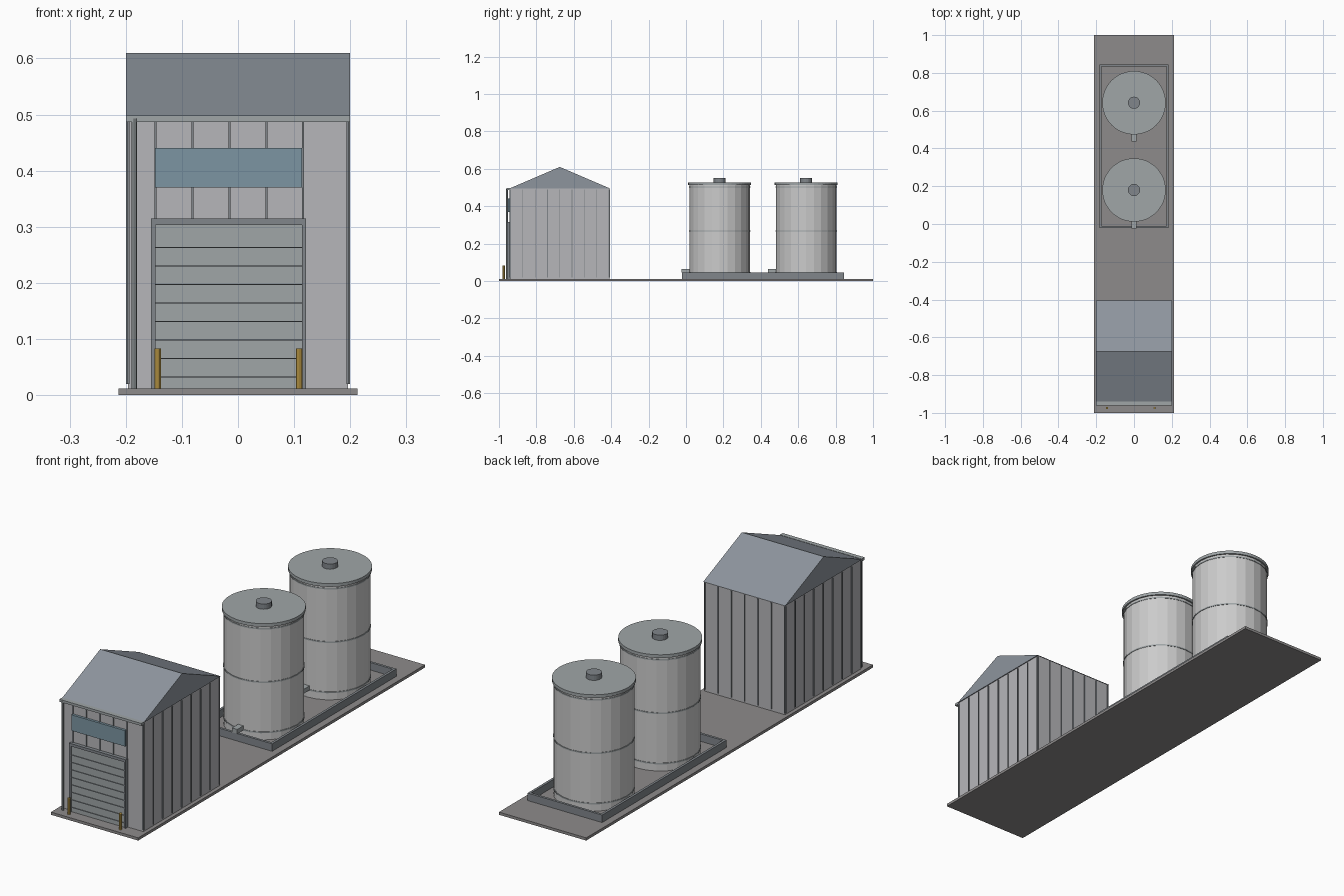
import bpy
import bmesh
from math import pi

if "Cube" in bpy.data.objects:
    bpy.data.objects.remove(bpy.data.objects["Cube"])


def material(name, color):
    m = bpy.data.materials.new(name)
    m.diffuse_color = (*color, 1)
    m.use_nodes = True
    m.node_tree.nodes["Principled BSDF"].inputs["Base Color"].default_value = m.diffuse_color
    return m


CONCRETE = material("concrete", (0.27, 0.26, 0.26))
WALL = material("wall_grey", (0.47, 0.47, 0.49))
ROOF = material("roof_grey", (0.27, 0.30, 0.34))
STEEL = material("steel", (0.35, 0.38, 0.39))
DARK = material("dark_steel", (0.22, 0.24, 0.26))
TANK = material("tank_grey", (0.58, 0.58, 0.56))
GLASS = material("blue_glass", (0.2, 0.3, 0.36))
YELLOW = material("safety_yellow", (0.65, 0.42, 0.08))


def finish(name, bm, mat):
    bmesh.ops.recalc_face_normals(bm, faces=bm.faces)
    me = bpy.data.meshes.new(name)
    bm.to_mesh(me)
    bm.free()
    me.materials.append(mat)
    ob = bpy.data.objects.new(name, me)
    bpy.context.collection.objects.link(ob)
    return ob


def boxes(name, ranges, mat):
    """One object from boxes given as (x0, x1, y0, y1, z0, z1)."""
    bm = bmesh.new()
    for x0, x1, y0, y1, z0, z1 in ranges:
        for v in bmesh.ops.create_cube(bm, size=1)["verts"]:
            v.co = ((x0 + x1) / 2 + v.co.x * (x1 - x0),
                    (y0 + y1) / 2 + v.co.y * (y1 - y0),
                    (z0 + z1) / 2 + v.co.z * (z1 - z0))
    return finish(name, bm, mat)


def cylinder(name, x, y, r, z0, z1, mat, sides=24):
    bm = bmesh.new()
    for v in bmesh.ops.create_cone(bm, cap_ends=True, segments=sides, radius1=r,
                                   radius2=r, depth=z1 - z0)["verts"]:
        v.co += type(v.co)((x, y, (z0 + z1) / 2))
    return finish(name, bm, mat)


# Ground slab
G = 0.012
boxes("slab", [(-0.213, 0.213, -1, 1, 0, G)], CONCRETE)

# Shed body
X, Y0, Y1, EAVE = 0.196, -0.94, -0.41, 0.495
boxes("shed_walls", [(-X, X, Y0, Y1, G, EAVE)], WALL)

# Gable roof, ridge along x
bm = bmesh.new()
tri = [(Y0 - 0.004, EAVE), (Y1 + 0.004, EAVE), ((Y0 + Y1) / 2, 0.61)]
face = bm.faces.new([bm.verts.new((-0.2, y, z)) for y, z in tri])
new = bmesh.ops.extrude_face_region(bm, geom=[face])["geom"]
bmesh.ops.translate(bm, vec=(0.4, 0, 0),
                    verts=[e for e in new if isinstance(e, bmesh.types.BMVert)])
finish("shed_roof", bm, ROOF)

# Cladding ribs on all four walls
T, H = 0.002, 0.004
ribs = []
for i in range(9):
    y = Y0 + 0.002 + i * (Y1 - Y0 - 0.004) / 8
    ribs += [(s * X - H, s * X + H, y - T, y + T, 0.02, 0.49) for s in (-1, 1)]
for x in (-0.195, -0.147, -0.081, -0.015, 0.051, 0.116, 0.195):
    ribs.append((x - T, x + T, Y0 - H, Y0 + H, 0.02, 0.49))
for i in range(7):
    x = -0.195 + i * 0.065
    ribs.append((x - T, x + T, Y1 - H, Y1 + H, 0.02, 0.49))
boxes("wall_ribs", ribs, DARK)

# Roller door with frame and slat lines
boxes("door_frame", [(-0.155, -0.147, -0.956, Y0, G, 0.315),
                     (0.114, 0.121, -0.956, Y0, G, 0.315),
                     (-0.155, 0.121, -0.956, Y0, 0.303, 0.315)], DARK)
boxes("roller_door", [(-0.147, 0.114, -0.950, Y0, G, 0.303)], STEEL)
boxes("door_slat_lines", [(-0.147, 0.114, -0.953, -0.949, z - 0.001, z + 0.001)
                          for z in [0.032 + 0.033 * i for i in range(8)]], DARK)

# Window band, gutter, downpipe
boxes("window_band", [(-0.148, 0.114, -0.951, Y0, 0.37, 0.44)], GLASS)
boxes("gutter", [(-0.2, 0.2, -0.960, Y0, 0.487, 0.498)], STEEL)
cylinder("downpipe", -0.185, -0.957, 0.005, G, 0.493, STEEL, 8)

# Bollards
for side, x in (("left", -0.143), ("right", 0.109)):
    cylinder("bollard_" + side, x, -0.974, 0.006, G, 0.083, YELLOW, 10)

# Containment kerb around the tanks
B, K0, K1, W, KZ = 0.182, -0.022, 0.845, 0.011, 0.045
boxes("containment_kerb", [(-B, B, K0, K0 + W, G, KZ), (-B, B, K1 - W, K1, G, KZ),
                           (-B, -B + W, K0 + W, K1 - W, G, KZ),
                           (B - W, B, K0 + W, K1 - W, G, KZ)], DARK)

# Two storage tanks
for n, y in (("front", 0.18), ("back", 0.642)):
    cylinder("tank_body_" + n, 0, y, 0.162, G, 0.516, TANK)
    for i, z in enumerate((0.045, 0.267, 0.503)):
        cylinder(f"tank_hoop_{n}_{i}", 0, y, 0.164, z - 0.003, z + 0.003, STEEL)
    cylinder("tank_lid_" + n, 0, y, 0.168, 0.514, 0.528, STEEL, 48)
    cylinder("tank_hatch_" + n, 0, y, 0.032, 0.526, 0.551, DARK, 20)
    boxes("tank_outlet_" + n, [(-0.013, 0.013, y - 0.204, y - 0.15, 0.045, 0.064)], STEEL)
